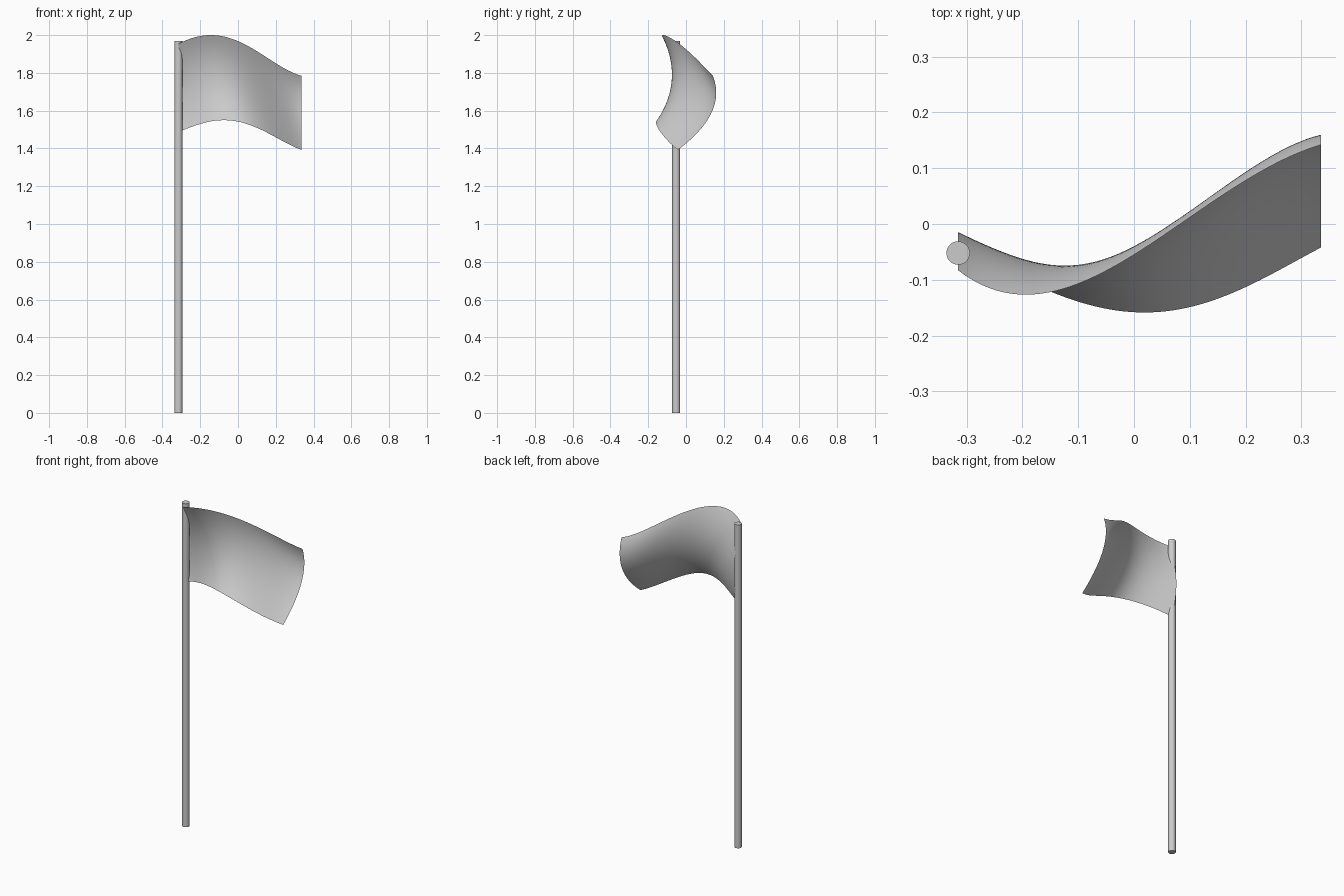
import bpy, bmesh

cube = bpy.data.objects.get("Cube")
if cube:
    bpy.data.objects.remove(cube, do_unlink=True)

grey = bpy.data.materials.new("plain_grey")
grey.use_nodes = True
grey.diffuse_color = (0.6, 0.6, 0.6, 1)
grey.node_tree.nodes["Principled BSDF"].inputs["Base Color"].default_value = (0.6, 0.6, 0.6, 1)


def smooth_curve(xs, values, x):
    """Smooth polynomial through a few control points."""
    total = 0
    for i, value in enumerate(values):
        for j, other in enumerate(xs):
            if j != i:
                value *= (x - other) / (xs[i] - other)
        total += value
    return total


# Pole
HEIGHT = 1.97
bpy.ops.mesh.primitive_cylinder_add(vertices=32, radius=0.021, depth=HEIGHT,
                                    location=(-0.315, -0.052, HEIGHT / 2))
pole = bpy.context.object
pole.name = "pole"
pole.data.materials.append(grey)
bpy.ops.object.shade_smooth_by_angle()

# Waving cloth: top, middle and bottom edges as curves along x
STATIONS = (-0.315, -0.15, 0.0, 0.2, 0.335)
TOP_Y = (-0.083, -0.122, -0.055, 0.078, 0.142)
MIDDLE_Y = (-0.016, -0.073, -0.052, 0.066, 0.135)
BOTTOM_Y = (-0.05, -0.121, -0.158, -0.113, -0.042)
TOP_Z = (1.954, 2.0, 1.968, 1.851, 1.785)
BOTTOM_Z = (1.487, 1.542, 1.542, 1.459, 1.393)
COLUMNS, ROWS = 48, 32

bm = bmesh.new()
grid = []
for c in range(COLUMNS + 1):
    x = STATIONS[0] + (STATIONS[-1] - STATIONS[0]) * c / COLUMNS
    y_edges = [smooth_curve(STATIONS, edge, x) for edge in (TOP_Y, MIDDLE_Y, BOTTOM_Y)]
    z_edges = [smooth_curve(STATIONS, edge, x) for edge in (TOP_Z, BOTTOM_Z)]
    column = []
    for r in range(ROWS + 1):
        t = r / ROWS
        y = smooth_curve((0, 0.5, 1), y_edges, t)
        z = smooth_curve((0, 1), z_edges, t)
        column.append(bm.verts.new((x, y, z)))
    grid.append(column)
for left, right in zip(grid, grid[1:]):
    for r in range(ROWS):
        bm.faces.new((left[r], left[r + 1], right[r + 1], right[r]))

mesh = bpy.data.meshes.new("flag_cloth")
bm.to_mesh(mesh)
bm.free()
mesh.materials.append(grey)
mesh.shade_smooth()
flag = bpy.data.objects.new("flag_cloth", mesh)
bpy.context.collection.objects.link(flag)
